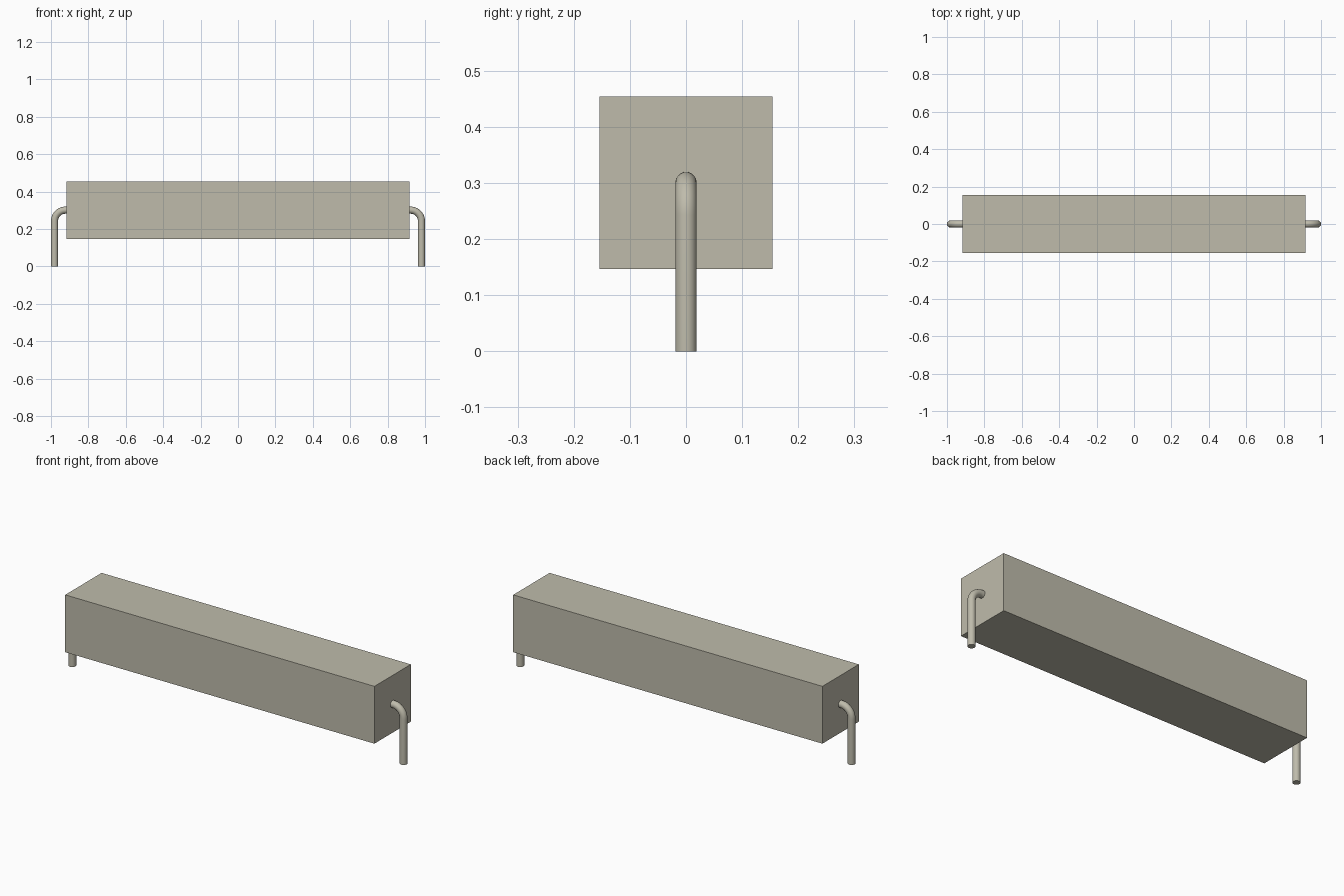
import bpy, bmesh, math

cube = bpy.data.objects.get("Cube")
if cube:
    bpy.data.objects.remove(cube, do_unlink=True)


def make_material(name, colour):
    mat = bpy.data.materials.new(name)
    mat.use_nodes = True
    mat.diffuse_color = colour
    mat.node_tree.nodes["Principled BSDF"].inputs["Base Color"].default_value = colour
    return mat


stone = make_material("warm grey", (0.52, 0.50, 0.41, 1))

# Square bar body
bpy.ops.mesh.primitive_cube_add(size=1, location=(0, 0, 0.3005))
body = bpy.context.object
body.name = "body"
body.scale = (1.832, 0.308, 0.307)
bpy.ops.object.transform_apply(location=False, rotation=False, scale=True)
body.data.materials.append(stone)

# Bent wire leads
WIRE, BEND, LEG_X, TOP_Z, BODY_X = 0.019, 0.058, 0.981, 0.301, 0.916


def make_lead(name, side):
    path = [(LEG_X, 0)]
    for i in range(13):
        a = math.radians(90) * i / 12
        path.append((LEG_X - BEND + BEND * math.cos(a), TOP_Z - BEND + BEND * math.sin(a)))
    path.append((BODY_X, TOP_Z))
    curve = bpy.data.curves.new(name, "CURVE")
    curve.dimensions = "3D"
    curve.bevel_depth = WIRE
    curve.bevel_resolution = 8
    curve.use_fill_caps = True
    spline = curve.splines.new("POLY")
    spline.points.add(len(path) - 1)
    for point, (x, z) in zip(spline.points, path):
        point.co = (side * x, 0, z, 1)
    lead = bpy.data.objects.new(name, curve)
    bpy.context.collection.objects.link(lead)
    bpy.ops.object.select_all(action="DESELECT")
    lead.select_set(True)
    bpy.context.view_layer.objects.active = lead
    bpy.ops.object.convert(target="MESH")
    lead = bpy.context.object
    # Weld the end caps and face everything outward
    bm = bmesh.new()
    bm.from_mesh(lead.data)
    bmesh.ops.remove_doubles(bm, verts=bm.verts, dist=0.0001)
    bmesh.ops.recalc_face_normals(bm, faces=bm.faces)
    bm.to_mesh(lead.data)
    bm.free()
    bpy.ops.object.shade_smooth_by_angle(angle=math.radians(35))
    lead.data.materials.clear()
    lead.data.materials.append(stone)


make_lead("left_lead", 1)
make_lead("right_lead", -1)
